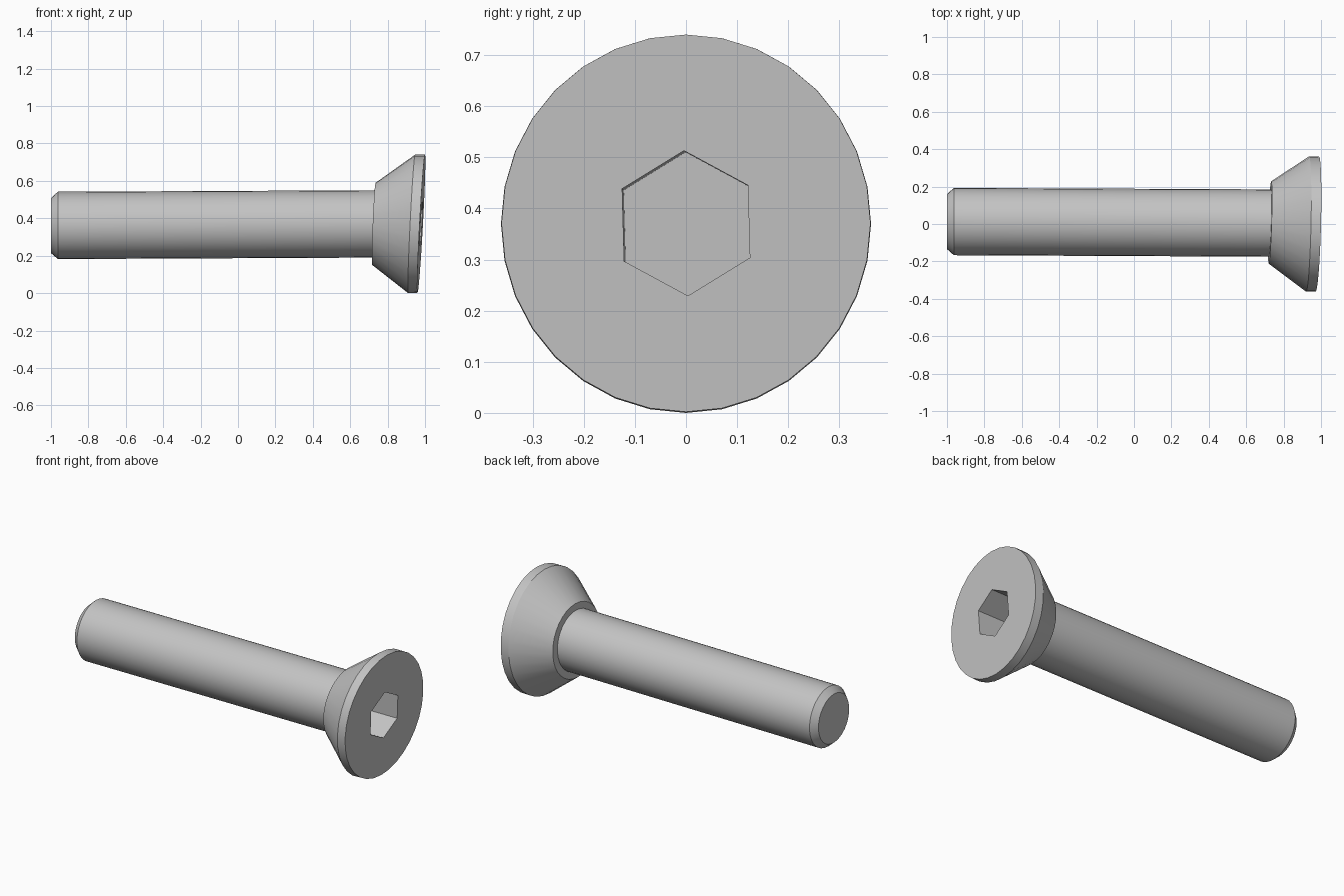
import bpy
import bmesh
import math

cube = bpy.data.objects.get("Cube")
if cube:
    bpy.data.objects.remove(cube, do_unlink=True)

# Single plain metal colour
steel = bpy.data.materials.new("grey_steel")
steel.use_nodes = True
colour = (0.55, 0.55, 0.55, 1)
steel.diffuse_color = colour
steel.node_tree.nodes["Principled BSDF"].inputs["Base Color"].default_value = colour


def ring(bm, x, cy, cz, ry, rz, lean_y=0, lean_z=0, sides=32, turn=0):
    """Ring across the x axis; the leans tip its plane."""
    verts = []
    for i in range(sides):
        a = 2 * math.pi * i / sides + turn
        dy, dz = -ry * math.sin(a), rz * math.cos(a)
        verts.append(bm.verts.new((x + lean_y * dy + lean_z * dz, cy + dy, cz + dz)))
    return verts


def skin(bm, a, b):
    n = len(a)
    for i in range(n):
        j = (i + 1) % n
        bm.faces.new((a[i], a[j], b[j], b[i]))


def loop_edges(bm, verts):
    pairs = zip(verts, verts[1:] + verts[:1])
    return [bm.edges.get(p) or bm.edges.new(p) for p in pairs]


def finish(bm, name):
    bmesh.ops.recalc_face_normals(bm, faces=bm.faces)
    mesh = bpy.data.meshes.new(name)
    bm.to_mesh(mesh)
    bm.free()
    mesh.materials.append(steel)
    obj = bpy.data.objects.new(name, mesh)
    bpy.context.collection.objects.link(obj)
    bpy.ops.object.select_all(action="DESELECT")
    obj.select_set(True)
    bpy.context.view_layer.objects.active = obj
    bpy.ops.object.shade_smooth_by_angle(angle=math.radians(30))


# Shank with a chamfered tip
bm = bmesh.new()
rings = [ring(bm, -1.0, 0.013, 0.361, 0.147, 0.147),
         ring(bm, -0.963, 0.013, 0.362, 0.18, 0.18),
         ring(bm, 0.74, 0.005, 0.37, 0.18, 0.18)]
for a, b in zip(rings, rings[1:]):
    skin(bm, a, b)
bm.faces.new(rings[0])
bm.faces.new(rings[-1])
finish(bm, "shank")

# Countersunk head: back face, cone, thin rim
bm = bmesh.new()
face_x, lean_y, lean_z = 0.98, 0.025, 0.054
rings = [ring(bm, 0.727, 0.008, 0.37, 0.22, 0.22, 0.03, 0.04),
         ring(bm, 0.928, 0.0, 0.37, 0.362, 0.37, 0.022, 0.05),
         ring(bm, face_x, 0.0, 0.371, 0.361, 0.369, lean_y, lean_z)]
for a, b in zip(rings, rings[1:]):
    skin(bm, a, b)
bm.faces.new(rings[0])

# Hexagonal drive recess in the head face
twist = math.radians(1.6)
mouth = ring(bm, face_x, 0.0, 0.371, 0.142, 0.142, lean_y, lean_z, 6, twist)
floor = ring(bm, 0.765, 0.003, 0.368, 0.142, 0.142, lean_y, lean_z, 6, twist)
skin(bm, mouth, floor)
bm.faces.new(floor)
bmesh.ops.triangle_fill(bm, use_beauty=True, normal=(1, 0, 0),
                        edges=loop_edges(bm, rings[-1]) + loop_edges(bm, mouth))
finish(bm, "head")
